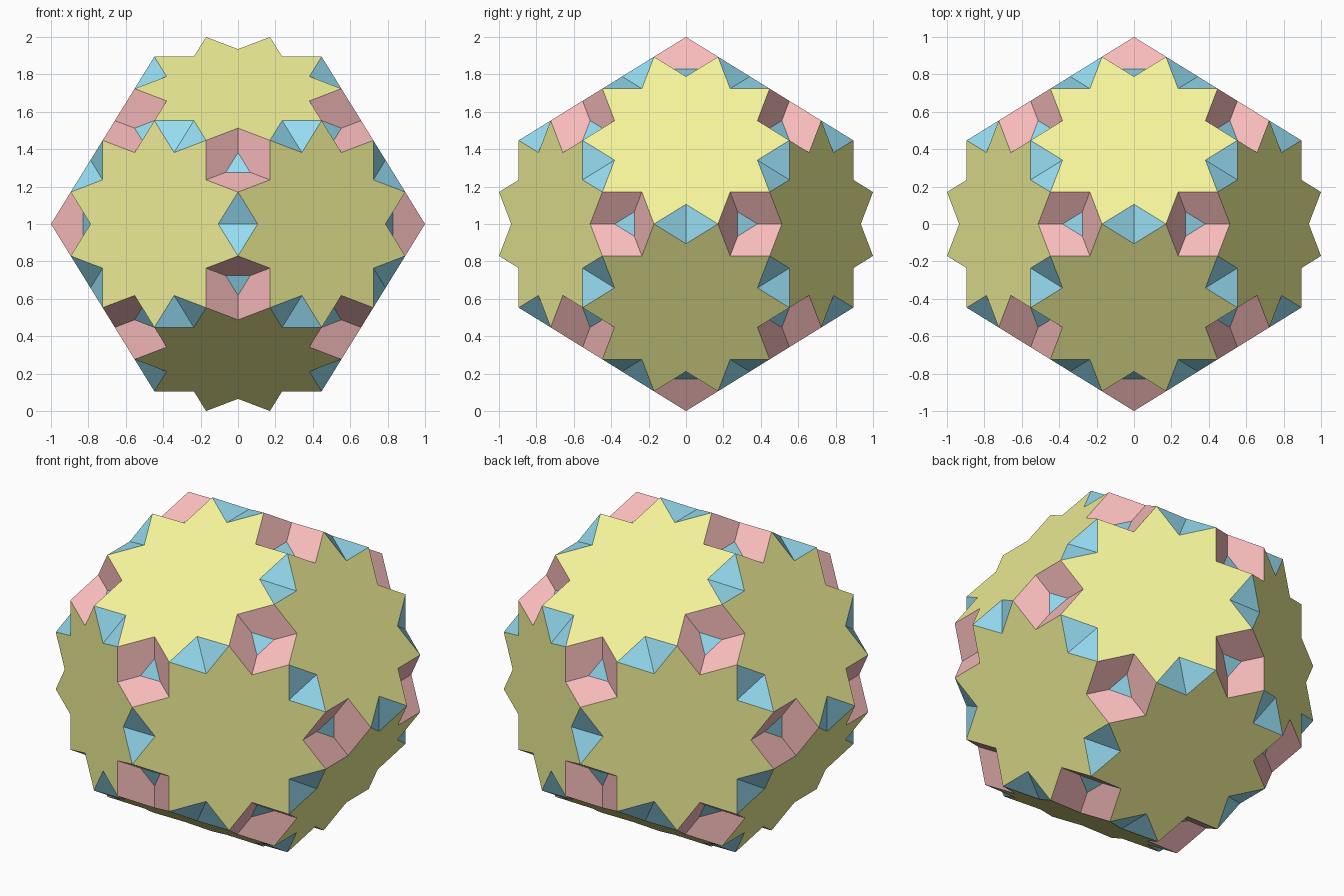
import bpy, bmesh, math
from itertools import product
from mathutils import Vector

if "Cube" in bpy.data.objects:
    bpy.data.objects.remove(bpy.data.objects["Cube"])

PHI = (1 + math.sqrt(5)) / 2


def orbit(x, y, z):
    """All sign changes and cyclic shifts of a point."""
    out = []
    for a, b, c in product((1, -1), repeat=3):
        p = (a * x, b * y, c * z)
        for i in range(3):
            v = Vector((p[i], p[i - 2], p[i - 1]))
            if all((v - o).length > 1e-4 for o in out):
                out.append(v)
    return out


# Sixty outer corners and the axes the faces are square to
S = 1 / (PHI + 2)
corners = [v * S for v in orbit(1 / PHI, 0, PHI + 2)
           + orbit(PHI, 1 / PHI, 2 * PHI) + orbit(2, PHI, PHI + 1)]
axes5 = [v.normalized() for v in orbit(PHI, 0, 1)]
axes3 = [v.normalized() for v in orbit(1 / PHI, 0, PHI) + orbit(1, 1, 1)]


def ring(n, dist):
    """Corners lying on one face plane, counter-clockwise from outside."""
    pts = [v for v in corners if abs(v.dot(n) - dist) < 1e-3]
    u = (pts[0] - n * dist).normalized()
    w = n.cross(u)
    return sorted(pts, key=lambda v: math.atan2(v.dot(w), v.dot(u)))


def star(n, dist):
    """Ten-pointed star outline: tips with notches between them."""
    tips, c = ring(n, dist), n * dist
    k = math.cos(math.radians(54)) / math.cos(math.radians(36))
    r = (tips[0] - c).length
    out = []
    for i, t in enumerate(tips):
        mid = (t + tips[(i + 1) % len(tips)]) / 2 - c
        out += [t, c + mid.normalized() * r * k]
    return out


def build(name, axes, dist, outline, color):
    bm = bmesh.new()
    for n in axes:
        bm.faces.new([bm.verts.new(p + Vector((0, 0, 1))) for p in outline(n, dist)])
    me = bpy.data.meshes.new(name)
    bm.to_mesh(me)
    bm.free()
    mat = bpy.data.materials.new(name + "_color")
    mat.diffuse_color = color
    mat.use_nodes = True
    mat.node_tree.nodes["Principled BSDF"].inputs["Base Color"].default_value = mat.diffuse_color
    me.materials.append(mat)
    bpy.context.collection.objects.link(bpy.data.objects.new(name, me))


# Plane distances follow from one corner lying on each kind of face
corner = corners[0]
d_star = corner.dot(Vector((0, 1, PHI)).normalized())
d_pent = corner.dot(Vector((PHI, 0, 1)).normalized())
d_tri = corner.dot(Vector((-1 / PHI, 0, PHI)).normalized())

# Twelve stars, twelve pentagons and twenty triangles passing through each other
build("star_faces", axes5, d_star, star, (0.9, 0.9, 0.32, 1))
build("pentagon_faces", axes5, d_pent, ring, (0.94, 0.5, 0.5, 1))
build("triangle_faces", axes3, d_tri, ring, (0.31, 0.73, 0.9, 1))
